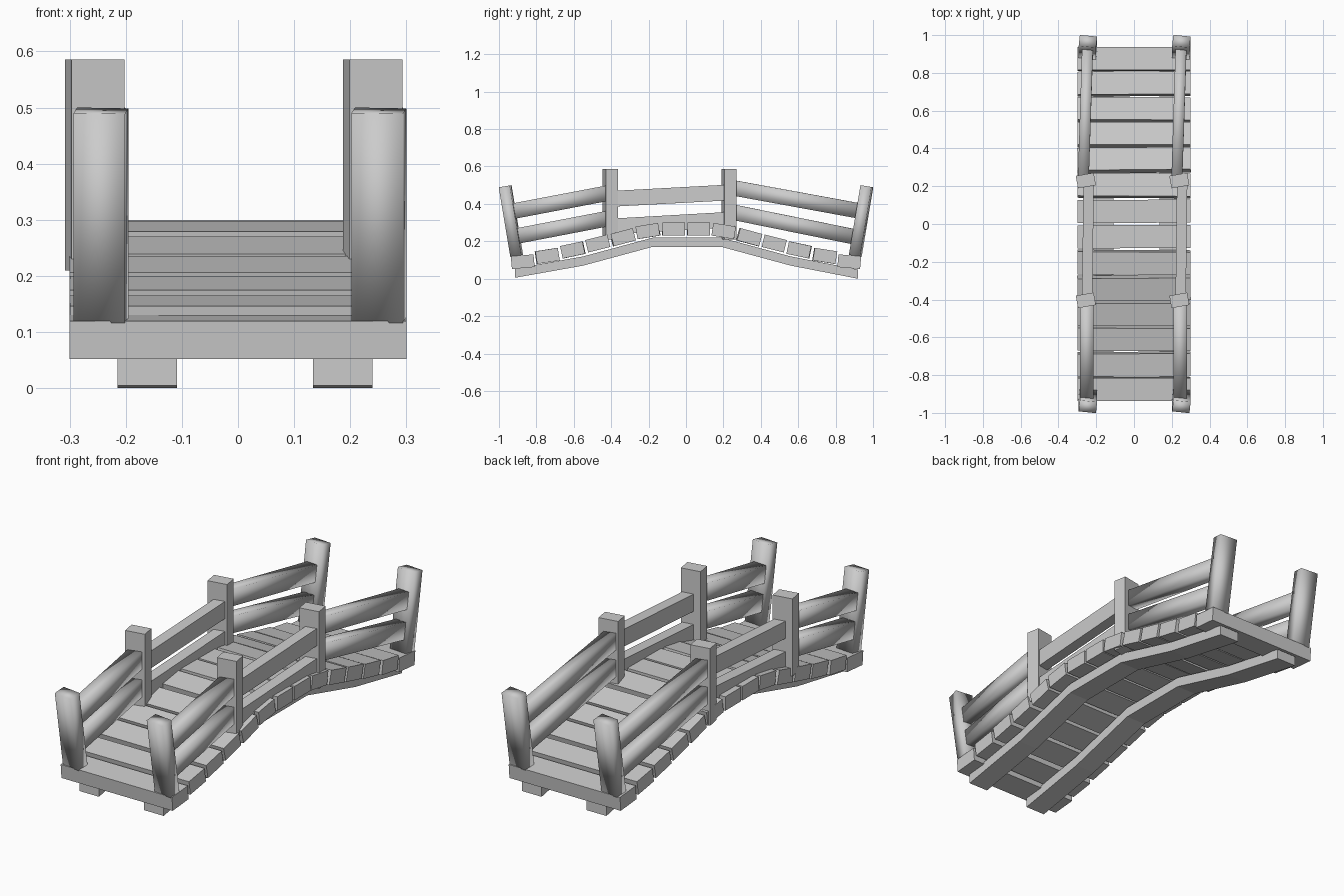
import bpy, bmesh
from math import radians, atan2, hypot
from mathutils import Matrix, Vector

if "Cube" in bpy.data.objects:
    bpy.data.objects.remove(bpy.data.objects["Cube"])


def box(name, centre, size, rot=Matrix(), smooth=False):
    bm = bmesh.new()
    mat = Matrix.Translation(centre) @ rot @ Matrix.Diagonal((*size, 1))
    bmesh.ops.create_cube(bm, size=1, matrix=mat)
    return finish(name, bm, smooth)


def finish(name, bm, smooth=False):
    bmesh.ops.recalc_face_normals(bm, faces=bm.faces)
    for f in bm.faces:
        f.smooth = smooth
    me = bpy.data.meshes.new(name)
    bm.to_mesh(me)
    bm.free()
    ob = bpy.data.objects.new(name, me)
    bpy.context.collection.objects.link(ob)
    return ob


def rot(deg, axis):
    return Matrix.Rotation(radians(deg), 4, axis)


def rail(name, a, b, thick, height, smooth):
    # box running from point a to point b
    a, b = Vector(a), Vector(b)
    d = b - a
    r = (Matrix.Rotation(atan2(-d.x, d.y), 4, 'Z')
         @ Matrix.Rotation(atan2(d.z, hypot(d.x, d.y)), 4, 'X'))
    box(name, (a + b) / 2, (thick, d.length, height), r, smooth)


# deck planks following the arch: y, z, tilt, twist
half = [(0.067, 0.266, 0, 0.3), (0.203, 0.255, 9, -0.3), (0.338, 0.222, 15, 0.5),
        (0.472, 0.188, 14, 0), (0.605, 0.154, 12, -0.3), (0.742, 0.122, 9, 0.3),
        (0.873, 0.091, 5, 0)]
for s in (-1, 1):
    for y, z, tilt, twist in half:
        box("deck_plank", (0, s * y, z), (0.6, 0.122, 0.068),
            rot(twist, 'Z') @ rot(-s * tilt, 'X'))

# bent support beams
path = [(-0.915, 0.005), (-0.55, 0.07), (-0.18, 0.17),
        (0.19, 0.17), (0.56, 0.07), (0.92, 0.0)]
profile = path + [(y, z + 0.049) for y, z in reversed(path)]
for x in (-0.215, 0.134):
    bm = bmesh.new()
    face = bm.faces.new([bm.verts.new((x, y, z)) for y, z in profile])
    ext = bmesh.ops.extrude_face_region(bm, geom=[face])
    bmesh.ops.translate(bm, vec=(0.106, 0, 0),
                        verts=[v for v in ext["geom"] if isinstance(v, bmesh.types.BMVert)])
    finish("support_beam", bm)

# railings, identical on both sides
for x in (-0.25, 0.245):
    # upright middle posts
    for y in (-0.404, 0.23):
        box("middle_post", (x - 0.005, y, 0.398), (0.096, 0.067, 0.376), rot(10, 'Z'))
    # end posts leaning outward
    for s in (-1, 1):
        box("end_post", (x + 0.006, s * 0.936, 0.308), (0.092, 0.06, 0.378),
            rot(-s * 9.5, 'X') @ rot(-6, 'Z'), True)
    # front rails
    rail("front_upper_rail", (x, -0.93, 0.36), (x, -0.41, 0.459), 0.07, 0.083, True)
    rail("front_lower_rail", (x, -0.91, 0.227), (x, -0.41, 0.323), 0.07, 0.083, True)
    # middle rails
    rail("middle_upper_rail", (x + 0.002, -0.40, 0.427), (x + 0.01, 0.23, 0.461), 0.055, 0.084, False)
    rail("middle_lower_rail", (x + 0.002, -0.40, 0.279), (x + 0.01, 0.23, 0.315), 0.055, 0.084, False)
    # back rails
    rail("back_upper_rail", (x - 0.018, 0.24, 0.488), (x + 0.004, 0.94, 0.36), 0.058, 0.082, True)
    rail("back_lower_rail", (x - 0.018, 0.24, 0.358), (x + 0.004, 0.91, 0.222), 0.058, 0.082, True)
